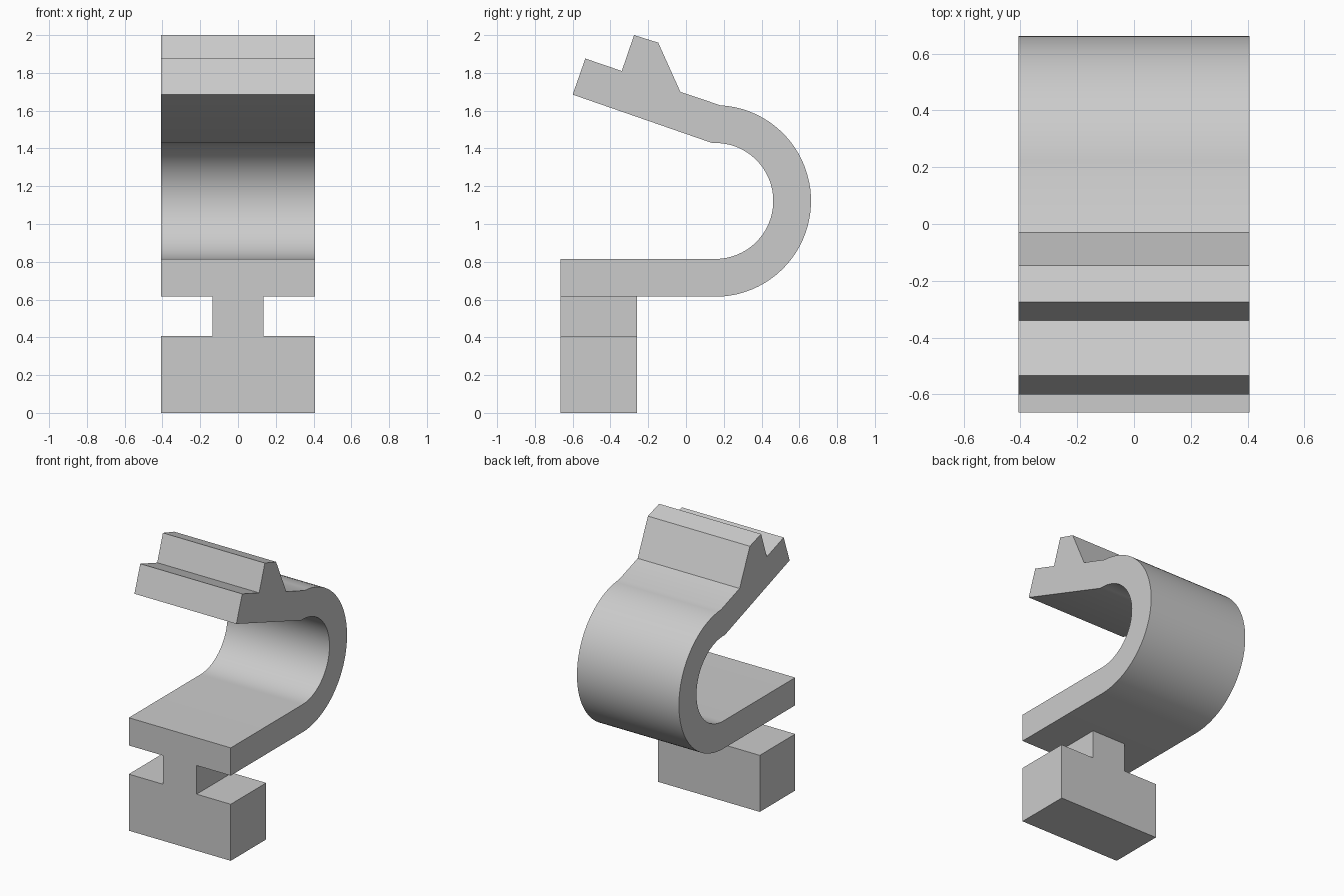
import bpy, bmesh
from math import radians, cos, sin
from mathutils import Vector

cube = bpy.data.objects.get("Cube")
if cube:
    bpy.data.objects.remove(cube, do_unlink=True)

HALF_W = 0.407          # half width of the clip
FRONT = -0.664          # front plane
CY, CZ = 0.155, 1.122   # centre of the bend

grey = bpy.data.materials.new("light_grey")
grey.use_nodes = True
colour = (0.6, 0.6, 0.6, 1)
grey.diffuse_color = colour
grey.node_tree.nodes["Principled BSDF"].inputs["Base Color"].default_value = colour


def extrude_profile(name, points, offset):
    """Fill a closed outline and extrude it into a solid."""
    bm = bmesh.new()
    face = bm.faces.new([bm.verts.new(p) for p in points])
    result = bmesh.ops.extrude_face_region(bm, geom=[face], use_keep_orig=True)
    moved = [g for g in result["geom"] if isinstance(g, bmesh.types.BMVert)]
    bmesh.ops.translate(bm, verts=moved, vec=Vector(offset))
    bmesh.ops.recalc_face_normals(bm, faces=bm.faces)
    mesh = bpy.data.meshes.new(name)
    bm.to_mesh(mesh)
    bm.free()
    mesh.materials.append(grey)
    obj = bpy.data.objects.new(name, mesh)
    bpy.context.collection.objects.link(obj)
    return obj


def arc(radius, start, end, steps=40):
    angles = [radians(start + (end - start) * i / steps) for i in range(steps + 1)]
    return [(CY + radius * cos(a), CZ + radius * sin(a)) for a in angles]


# Spring clip: lower arm, round bend, sloping upper arm with a catch and lip
catch = [(-0.03, 1.70), (-0.147, 1.96), (-0.275, 2.0),
         (-0.34, 1.81), (-0.533, 1.876), (-0.6, 1.685)]
outline = ([(FRONT, 0.615)] + arc(0.507, -90, 87) + catch
           + arc(0.307, 93, -90) + [(FRONT, 0.815)])
clip = extrude_profile("spring_clip", [(-HALF_W, y, z) for y, z in outline],
                       (2 * HALF_W, 0, 0))

# Foot: wide block with a narrow neck joining the lower arm
half = [(HALF_W, 0), (HALF_W, 0.408), (0.135, 0.408), (0.135, 0.615)]
tee = half + [(-x, z) for x, z in reversed(half)]
foot = extrude_profile("mounting_foot", [(x, FRONT, z) for x, z in tee],
                       (0, 0.404, 0))

# Smooth the bend, keep the corners sharp
bpy.ops.object.select_all(action='DESELECT')
clip.select_set(True)
bpy.context.view_layer.objects.active = clip
bpy.ops.object.shade_smooth_by_angle(angle=radians(30))
